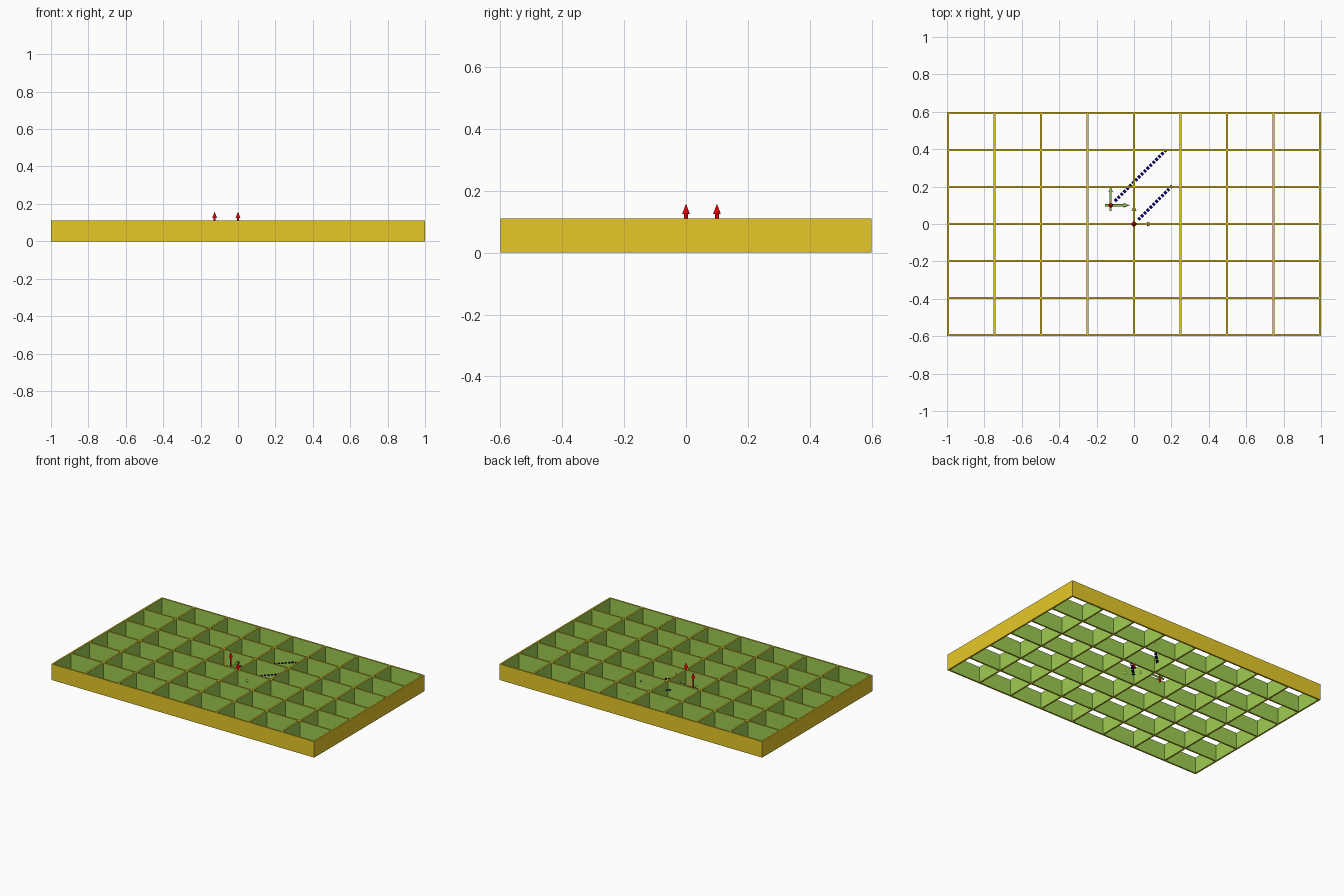
import bpy, bmesh, math
from mathutils import Matrix, Vector

if "Cube" in bpy.data.objects:
    bpy.data.objects.remove(bpy.data.objects["Cube"])

LENGTH, WIDTH, HEIGHT, WALL = 2.0, 1.2, 0.11, 0.011
COLS, ROWS = 8, 6


def material(name, rgb):
    m = bpy.data.materials.new(name)
    m.diffuse_color = (*rgb, 1)
    m.use_nodes = True
    m.node_tree.nodes["Principled BSDF"].inputs["Base Color"].default_value = m.diffuse_color
    return m


YELLOW = material("yellow", (0.947, 0.680, 0.025))
GREEN = material("green", (0.337, 0.597, 0.082))
RED = material("red", (0.9, 0.0, 0.0))
NAVY = material("navy", (0.0, 0.0, 0.2))


def finish(name, bm, *mats):
    me = bpy.data.meshes.new(name)
    bm.to_mesh(me)
    bm.free()
    for m in mats:
        me.materials.append(m)
    ob = bpy.data.objects.new(name, me)
    bpy.context.collection.objects.link(ob)
    return ob


def wall_lines(size, count):
    """Both edges of every wall across the given size."""
    pitch = (size - WALL) / count
    return [-size / 2 + i * pitch + e for i in range(count + 1) for e in (0, WALL)]


# Divided tray: open-bottomed lattice, even strips are walls, odd strips are holes
xs, ys = wall_lines(LENGTH, COLS), wall_lines(WIDTH, ROWS)
bm = bmesh.new()
grid = [[bm.verts.new((x, y, 0)) for y in ys] for x in xs]
for i in range(len(xs) - 1):
    for j in range(len(ys) - 1):
        if i % 2 == 0 or j % 2 == 0:
            bm.faces.new((grid[i][j], grid[i + 1][j], grid[i + 1][j + 1], grid[i][j + 1]))
ext = bmesh.ops.extrude_face_region(bm, geom=bm.faces[:], use_keep_orig=True)
bmesh.ops.translate(bm, vec=(0, 0, HEIGHT),
                    verts=[v for v in ext["geom"] if isinstance(v, bmesh.types.BMVert)])
bmesh.ops.recalc_face_normals(bm, faces=bm.faces[:])
# Compartment walls are green, outside and rims stay yellow
for f in bm.faces:
    c = f.calc_center_median()
    outside = abs(c.x) > LENGTH / 2 - 0.001 or abs(c.y) > WIDTH / 2 - 0.001
    f.material_index = int(abs(f.normal.z) < 0.5 and not outside)
finish("divided_tray", bm, YELLOW, GREEN)


# Arrow: thin shaft with a stub behind its origin and a cone tip
def arrow(name, origin, direction, mat):
    bm = bmesh.new()
    for r1, r2, z0, z1 in ((0.006, 0.006, -0.03, 0.075), (0.0125, 0.0, 0.07, 0.103)):
        bmesh.ops.create_cone(bm, cap_ends=True, segments=12, radius1=r1, radius2=r2,
                              depth=z1 - z0, matrix=Matrix.Translation((0, 0, (z0 + z1) / 2)))
    ob = finish(name, bm, mat)
    turn = Vector((0, 0, 1)).rotation_difference(Vector(direction))
    ob.matrix_world = Matrix.Translation(origin) @ turn.to_matrix().to_4x4()


# Diagonal tag: a row of thin plain dashes
def tag(name, origin, length):
    bm = bmesh.new()
    step = 0.022
    for i in range(int(length / step)):
        bmesh.ops.create_cube(bm, size=1, matrix=Matrix.Translation(((i + 0.5) * step, 0, 0))
                              @ Matrix.Diagonal((0.014, 0.016, 0.003, 1)))
    ob = finish(name, bm, NAVY)
    ob.location = origin
    ob.rotation_euler.z = math.radians(45)


# Axis markers at the tray centre and at one compartment centre
MID = HEIGHT / 2
for label, (x, y), tag_len in (("tray", (0, 0), 0.27), ("compartment", (-0.125, 0.1), 0.40)):
    arrow(label + "_x_arrow", (x, y, MID), (1, 0, 0), GREEN)
    arrow(label + "_y_arrow", (x, y, MID), (0, 1, 0), GREEN)
    arrow(label + "_z_arrow", (x, y, MID), (0, 0, 1), RED)
    tag(label + "_tag", (x + 0.02, y + 0.02, MID), tag_len)
